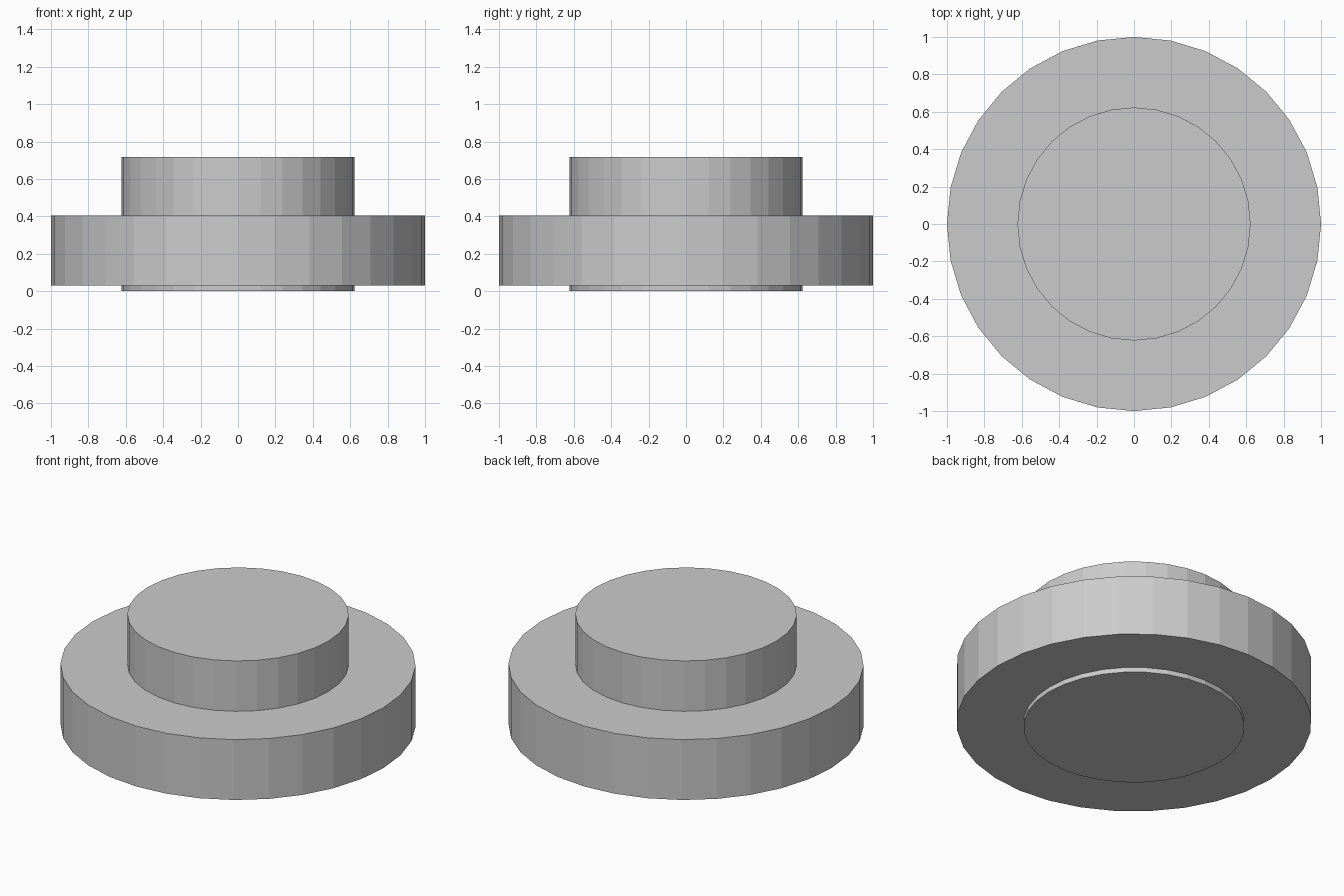
import bpy, bmesh
from math import cos, sin, tau

if "Cube" in bpy.data.objects:
    bpy.data.objects.remove(bpy.data.objects["Cube"])

SIDES = 32
HUB_R, RIM_R = 0.623, 1.0


def lathe(name, profile):
    """Revolve (radius, height) points about z, with flat caps at both ends."""
    bm = bmesh.new()
    rings = [[bm.verts.new((r * cos(tau * i / SIDES), r * sin(tau * i / SIDES), z))
              for i in range(SIDES)] for r, z in profile]
    for low, high in zip(rings, rings[1:]):
        for i in range(SIDES):
            j = (i + 1) % SIDES
            bm.faces.new((low[i], low[j], high[j], high[i]))
    bm.faces.new(rings[0][::-1])
    bm.faces.new(rings[-1])
    mesh = bpy.data.meshes.new(name)
    bm.to_mesh(mesh)
    bm.free()
    obj = bpy.data.objects.new(name, mesh)
    bpy.context.collection.objects.link(obj)
    return obj


# Stepped disc: shallow foot, wide rim, raised hub
lathe("stepped_disc", [
    (HUB_R, 0.0), (HUB_R, 0.03),
    (RIM_R, 0.03), (RIM_R, 0.405),
    (HUB_R, 0.405), (HUB_R, 0.718),
])
